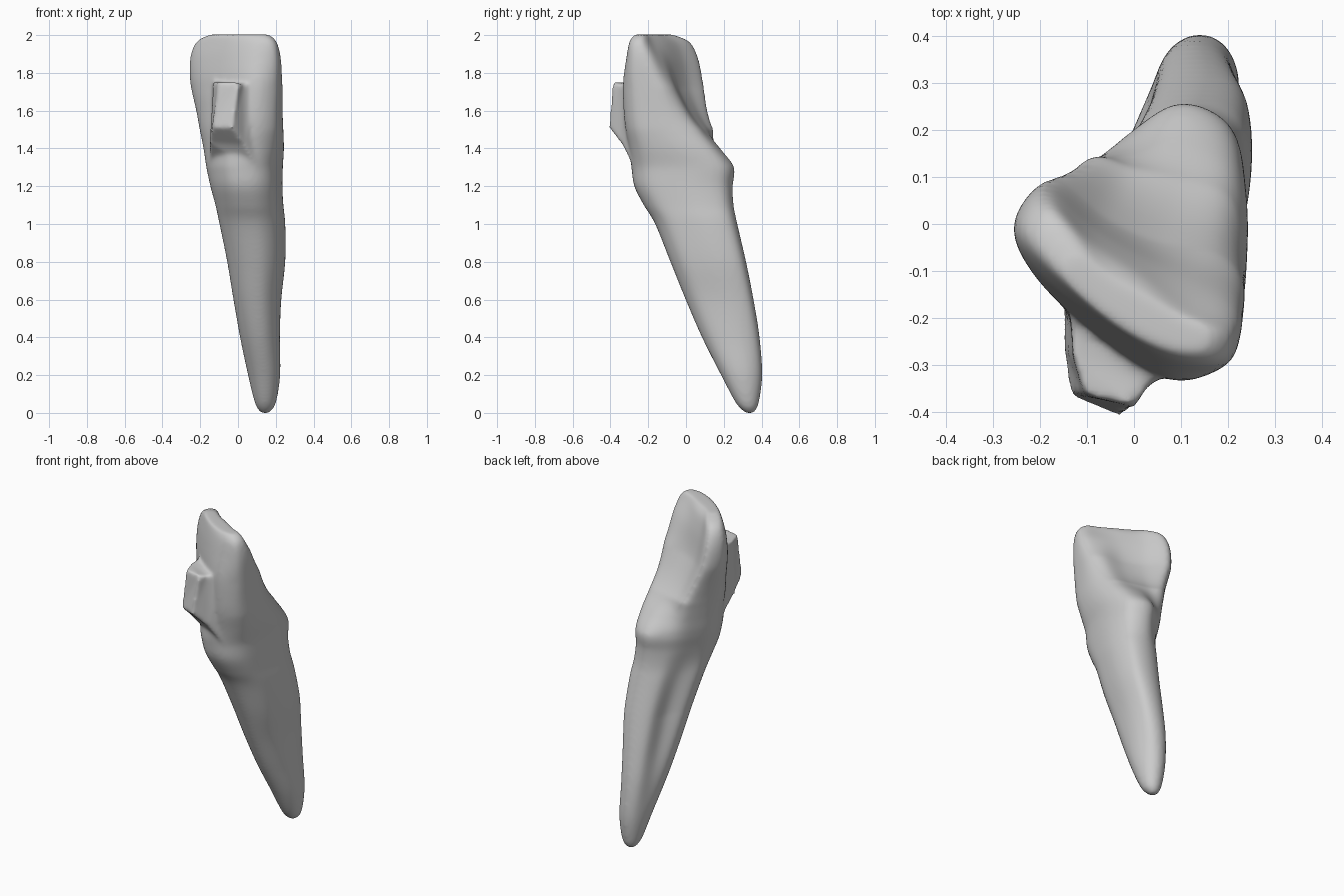
import bpy, bmesh, math
from mathutils import Vector

cube = bpy.data.objects.get("Cube")
if cube:
    bpy.data.objects.remove(cube, do_unlink=True)

ivory = bpy.data.materials.new("pale_grey_enamel")
ivory.use_nodes = True
ivory.diffuse_color = (0.6, 0.6, 0.6, 1)
ivory.node_tree.nodes["Principled BSDF"].inputs["Base Color"].default_value = ivory.diffuse_color

# Outlines inside a unit box, all starting at the back and running by the right side
SIDES = 11
angles = [math.pi / 2 + math.tau * k / SIDES for k in range(SIDES)]
round_tip = [(0.5 + math.cos(a) / 2, 0.5 + math.sin(a) / 2) for a in angles]
root = [(.64, 1), (.35, .91), (.23, .65), (.02, .44), (.06, .2), (.3, .03),
        (.6, 0), (.84, .14), (.95, .38), (1, .68), (.92, .93)]
neck = [(.66, 1), (.4, .89), (.17, .73), (0, .48), (.05, .24), (.28, .03),
        (.6, 0), (.84, .12), (.96, .38), (1, .68), (.92, .91)]
shelf = [(.68, .9), (.45, .95), (.22, .99), (0, .64), (.07, .37), (.34, .1),
         (.66, 0), (.9, .1), (.99, .34), (1, .62), (.91, .83)]
blade = [(.62, .68), (.39, .8), (.15, 1), (0, .77), (.1, .49), (.41, .18),
         (.7, 0), (.93, .09), (1, .3), (1, .5), (.88, .63)]
edge = [(.57, .57), (.33, .77), (.12, 1), (0, .84), (.1, .6), (.4, .24),
        (.7, .02), (.93, 0), (1, .16), (.95, .27), (.78, .38)]
outlines = [round_tip, root, neck, shelf, blade, edge]

# Height, left, right, front, back, outline blend
levels = [(0, .12, .165, .315, .36, 0), (.05, .09, .2, .265, .385, 0),
          (.2, .052, .224, .185, .404, .1), (.4, .008, .224, .085, .39, .5),
          (.6, -.027, .23, 0, .358, .9), (.8, -.06, .25, -.08, .318, 1),
          (1, -.1, .25, -.16, .272, 1.2), (1.1, -.12, .24, -.22, .252, 1.5),
          (1.2, -.145, .235, -.27, .248, 1.8), (1.3, -.165, .237, -.285, .256, 2),
          (1.4, -.18, .242, -.3, .203, 2.45), (1.5, -.2, .237, -.32, .143, 3),
          (1.6, -.22, .232, -.33, .115, 3.5), (1.75, -.253, .23, -.333, .092, 4.1),
          (1.88, -.253, .226, -.315, .065, 4.6), (1.965, -.22, .205, -.295, .02, 5),
          (2.003, -.15, .165, -.27, -.07, 5)]


def spline(p, q, r, s, t):
    """Smooth curve from q to r."""
    p, q, r, s = (Vector(v) for v in (p, q, r, s))
    return q + (r - p) * t / 2 + (p - q * 2.5 + r * 2 - s / 2) * t**2 + ((q - r) * 3 + s - p) * t**3 / 2


def section(level):
    """Closed ring of points for one level."""
    z, x0, x1, y0, y1, blend = level
    i = min(max(int(blend), 0), len(outlines) - 2)
    pts = [Vector(a).lerp(Vector(b), blend - i) for a, b in zip(outlines[i], outlines[i + 1])]
    ring = []
    for k in range(SIDES):
        for step in range(5):
            p = spline(*(pts[(k + j) % SIDES] for j in (-1, 0, 1, 2)), step / 5)
            ring.append((x0 + p.x * (x1 - x0), y0 + p.y * (y1 - y0), z))
    return ring


# Tooth body lofted from root tip to biting edge
bm = bmesh.new()
last = len(levels) - 1
rings = []
for i in range(last):
    near = [levels[min(max(i + j, 0), last)] for j in (-1, 0, 1, 2)]
    rings += [section(spline(*near, s / 5)) for s in range(5)]
rings.append(section(levels[-1]))
loops = [[bm.verts.new(co) for co in ring] for ring in rings]
for a, b in zip(loops, loops[1:]):
    for k in range(len(a)):
        n = (k + 1) % len(a)
        bm.faces.new((a[k], a[n], b[n], b[k]))
bm.faces.new(loops[0])
bm.faces.new(loops[-1])

# Bonded block on the front: small outer face, wide flared base
outer = [(-.137, -.365, 1.51), (-.03, -.41, 1.51), (.005, -.39, 1.75), (-.105, -.365, 1.75)]
middle = [(-.15, -.27, 1.43), (.035, -.34, 1.42), (.03, -.345, 1.74), (-.13, -.28, 1.75)]
base = [(-.15, -.11, 1.3), (.12, -.26, 1.26), (.12, -.29, 1.75), (-.14, -.1, 1.76)]
stack = [[bm.verts.new(co) for co in quad] for quad in (outer, middle, base)]
bm.faces.new(stack[0])
bm.faces.new(stack[-1])
for a, b in zip(stack, stack[1:]):
    for k in range(4):
        n = (k + 1) % 4
        bm.faces.new((a[k], a[n], b[n], b[k]))
bmesh.ops.recalc_face_normals(bm, faces=bm.faces)

mesh = bpy.data.meshes.new("tooth_with_block")
bm.to_mesh(mesh)
bm.free()
mesh.materials.append(ivory)
tooth = bpy.data.objects.new("tooth_with_block", mesh)
bpy.context.collection.objects.link(tooth)

# Fuse both volumes and soften the joins
fuse = tooth.modifiers.new("fuse", 'REMESH')
fuse.mode = 'VOXEL'
fuse.voxel_size = 0.01
fuse.use_smooth_shade = True
soften = tooth.modifiers.new("soften", 'SMOOTH')
soften.factor = 0.5
soften.iterations = 14
